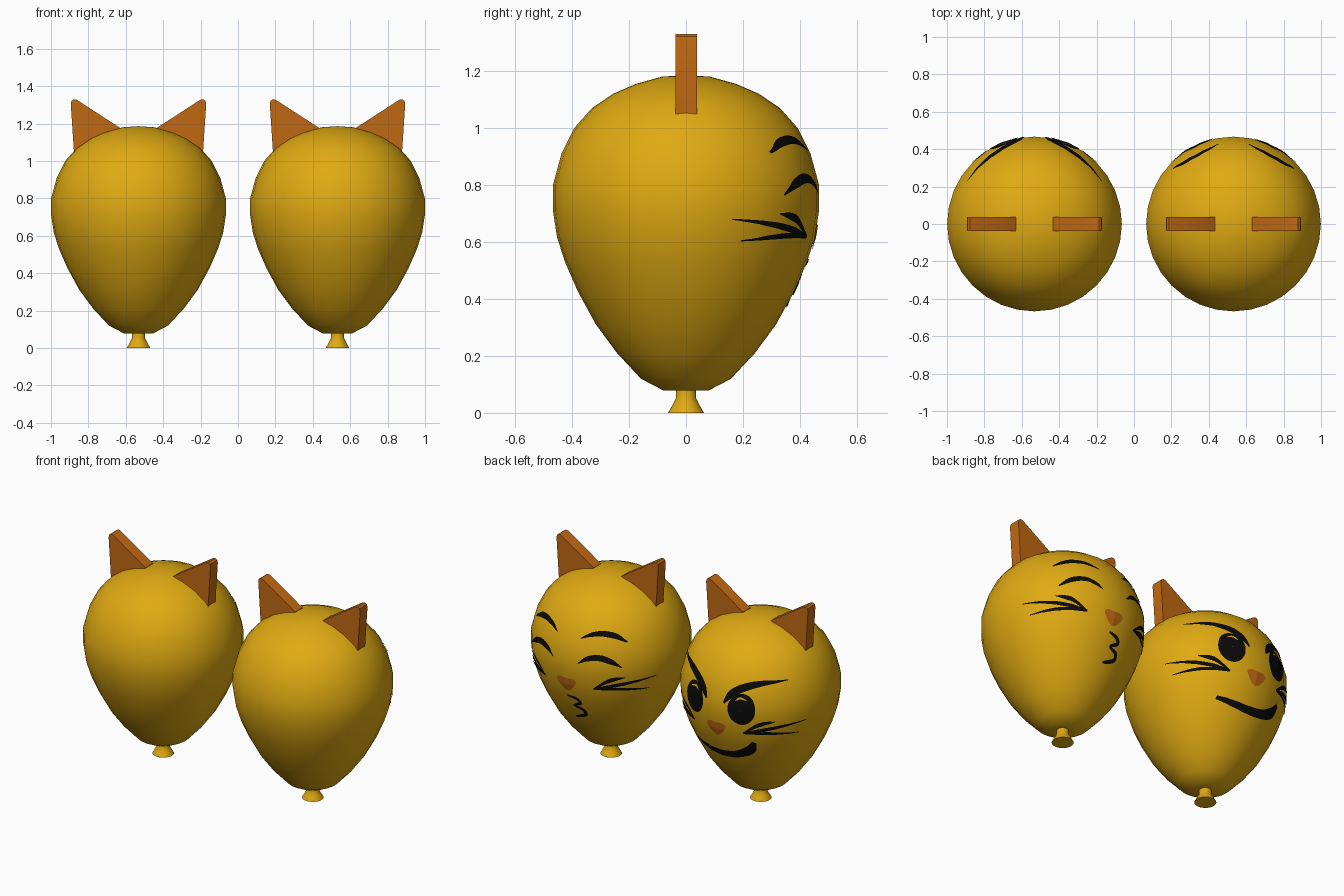
import bpy
import bmesh
import math
from mathutils import Vector
from mathutils.bvhtree import BVHTree

cube = bpy.data.objects.get("Cube")
if cube:
    bpy.data.objects.remove(cube, do_unlink=True)


def make_material(name, color):
    mat = bpy.data.materials.new(name)
    mat.use_nodes = True
    mat.diffuse_color = color
    shader = mat.node_tree.nodes["Principled BSDF"]
    shader.inputs["Base Color"].default_value = color
    shader.inputs["Roughness"].default_value = 0.6
    return mat


YELLOW = make_material("golden yellow", (0.74, 0.40, 0.006, 1))
ORANGE = make_material("burnt orange", (0.53, 0.14, 0.006, 1))
BLACK = make_material("black", (0.003, 0.003, 0.003, 1))

SEGMENTS = 32
LIFT = 0.004          # how far painted details float above the skin


def add_object(name, bm, mat, center_x, smooth_angle=None):
    mesh = bpy.data.meshes.new(name)
    bm.to_mesh(mesh)
    bm.free()
    mesh.materials.append(mat)
    obj = bpy.data.objects.new(name, mesh)
    obj.location.x = center_x
    bpy.context.collection.objects.link(obj)
    if smooth_angle:
        bpy.ops.object.select_all(action="DESELECT")
        obj.select_set(True)
        bpy.context.view_layer.objects.active = obj
        bpy.ops.object.shade_smooth_by_angle(angle=math.radians(smooth_angle))
    return obj


# Balloon skin: one lathed profile (radius, height) from knot to crown
PROFILE = [(0, 0), (.063, 0), (.046, .03), (.036, .05), (.035, .078), (.078, .078),
           (.158, .12), (.242, .21), (.316, .31), (.379, .425), (.425, .53),
           (.453, .618), (.467, .71), (.467, .80), (.437, .91), (.392, 1.0),
           (.33, 1.07), (.256, 1.12), (.175, 1.155), (.085, 1.18), (0, 1.186)]


def balloon_bmesh():
    bm = bmesh.new()
    verts = [bm.verts.new((r, 0, z)) for r, z in PROFILE]
    edges = [bm.edges.new(pair) for pair in zip(verts, verts[1:])]
    bmesh.ops.spin(bm, geom=verts + edges, cent=(0, 0, 0), axis=(0, 0, 1),
                   angle=math.tau, steps=SEGMENTS, use_merge=True)
    bmesh.ops.remove_doubles(bm, verts=bm.verts, dist=0.0005)
    bmesh.ops.recalc_face_normals(bm, faces=bm.faces)
    return bm


skin_bm = balloon_bmesh()
SKIN = BVHTree.FromBMesh(skin_bm)
skin_bm.free()


def project_rows(name, rows, mat, center_x, lift=LIFT):
    """Drape a grid of (x, z) points over the face side of the balloon."""
    bm = bmesh.new()
    grid = []
    for row in rows:
        line = []
        for x, z in row:
            hit, normal, _, _ = SKIN.ray_cast(Vector((x, 2, z)), Vector((0, -1, 0)))
            line.append(bm.verts.new(hit + normal * lift))
        grid.append(line)
    for a, b in zip(grid, grid[1:]):
        for i in range(len(a) - 1):
            bm.faces.new((a[i], a[i + 1], b[i + 1], b[i]))
    for face in bm.faces:
        face.normal_update()
        if face.normal.y < 0:
            face.normal_flip()
    return add_object(name, bm, mat, center_x, 40)


def spline(points, steps=8):
    """Catmull-Rom curve through the points."""
    pts = [Vector(p) for p in points]
    pts = [pts[0] * 2 - pts[1]] + pts + [pts[-1] * 2 - pts[-2]]
    out = []
    for a, b, c, d in zip(pts, pts[1:], pts[2:], pts[3:]):
        for k in range(steps):
            t = k / steps
            out.append(b + (c - a) * (t / 2) + (a * 2 - b * 5 + c * 4 - d) * (t * t / 2)
                       + (b * 3 - a - c * 3 + d) * (t ** 3 / 2))
    return out + [pts[-2]]


def stroke(name, points, center_x, side=1, mat=BLACK, lift=LIFT):
    """Brush stroke through (x, z, width) points."""
    curve = spline([(x * side, z, w) for x, z, w in points])
    rows = []
    for i, p in enumerate(curve):
        ahead, behind = curve[min(i + 1, len(curve) - 1)], curve[max(i - 1, 0)]
        along = (ahead - behind).xy.normalized()
        across = Vector((-along.y, along.x)) * max(p.z, 0.003) / 2
        rows.append([p.xy + across * k for k in (-1, -0.5, 0, 0.5, 1)])
    project_rows(name, rows, mat, center_x, lift)


def patch(name, outline, center, center_x, mat):
    """Filled spot: the outline shrunk in rings toward its center."""
    c = Vector(center)
    loop = [Vector(p) for p in outline]
    loop.append(loop[0])
    rows = [[c + (p - c) * k for p in loop] for k in (0.02, .2, .4, .6, .8, 1)]
    project_rows(name, rows, mat, center_x)


def ear(name, center_x, side):
    outline = [(.2, 1.0), (.342, 1.0), (.362, 1.305), (.358, 1.322), (.346, 1.33),
               (.33, 1.327), (.1, 1.178), (.1, 1.1)]
    bm = bmesh.new()
    face = bm.faces.new([bm.verts.new((x * side, -0.037, z)) for x, z in outline])
    out = bmesh.ops.extrude_face_region(bm, geom=[face])
    moved = [v for v in out["geom"] if isinstance(v, bmesh.types.BMVert)]
    bmesh.ops.translate(bm, verts=moved, vec=(0, 0.075, 0))
    bmesh.ops.recalc_face_normals(bm, faces=bm.faces)
    add_object(name, bm, ORANGE, center_x, 30)


# Painted strokes for one side of the face: (x, z, width)
WHISKERS = {
    "long": [(.17, .62, .012), (.27, .645, .022), (.35, .663, .018), (.432, .68, .004)],
    "low": [(.17, .62, .012), (.27, .623, .018), (.34, .617, .016), (.404, .605, .004)],
    "short": [(.17, .62, .006), (.235, .668, .02), (.28, .69, .024), (.33, .70, .004)],
}
STERN_BROW = [(.06, .80, .012), (.10, .858, .045), (.16, .90, .045),
              (.245, .928, .032), (.355, .938, .004)]
SOFT_BROW = [(.08, .92, .004), (.14, .948, .024), (.20, .957, .03),
             (.26, .945, .026), (.32, .912, .006)]
CLOSED_EYE = [(.085, .775, .004), (.14, .811, .028), (.20, .822, .034),
              (.26, .805, .03), (.316, .765, .006)]
EYE_GLINT = [(.13, .825, .004), (.155, .842, .012), (.19, .832, .004)]

# Mouths are lopsided, so each is drawn once
SMIRK = [(.205, .468, .02), (.1, .447, .036), (0, .438, .044), (-.1, .452, .05),
         (-.18, .495, .055), (-.215, .555, .025)]
PUCKER = [(.01, .537, .012), (-.05, .523, .022), (-.065, .495, .022), (-.02, .466, .016),
          (-.07, .445, .022), (-.075, .41, .022), (-.035, .388, .02), (0, .375, .012)]

NOSE = spline([(0, .66), (.045, .662), (.066, .64), (.035, .595), (0, .574),
               (-.035, .595), (-.066, .64), (-.045, .662), (0, .66)], 4)[:-1]


def balloon(label, center_x, awake):
    add_object(label + " balloon", balloon_bmesh(), YELLOW, center_x, 60)
    patch(label + " nose", NOSE, (0, .625), center_x, ORANGE)
    stroke(label + " mouth", SMIRK if awake else PUCKER, center_x)
    for side, word in ((1, "left"), (-1, "right")):
        tag = label + " " + word
        ear(tag + " ear", center_x, side)
        for kind, path in WHISKERS.items():
            stroke(f"{tag} {kind} whisker", path, center_x, side)
        stroke(tag + " brow", STERN_BROW if awake else SOFT_BROW, center_x, side)
        if awake:
            turn = [math.tau * i / 32 for i in range(32)]
            oval = [(side * .163 + .077 * math.cos(t), .772 + .096 * math.sin(t)) for t in turn]
            patch(tag + " eye", oval, (side * .163, .772), center_x, BLACK)
            stroke(tag + " eye glint", EYE_GLINT, center_x, side, YELLOW, LIFT * 1.7)
        else:
            stroke(tag + " closed eye", CLOSED_EYE, center_x, side)


balloon("awake", -0.532, True)
balloon("sleepy", 0.532, False)
